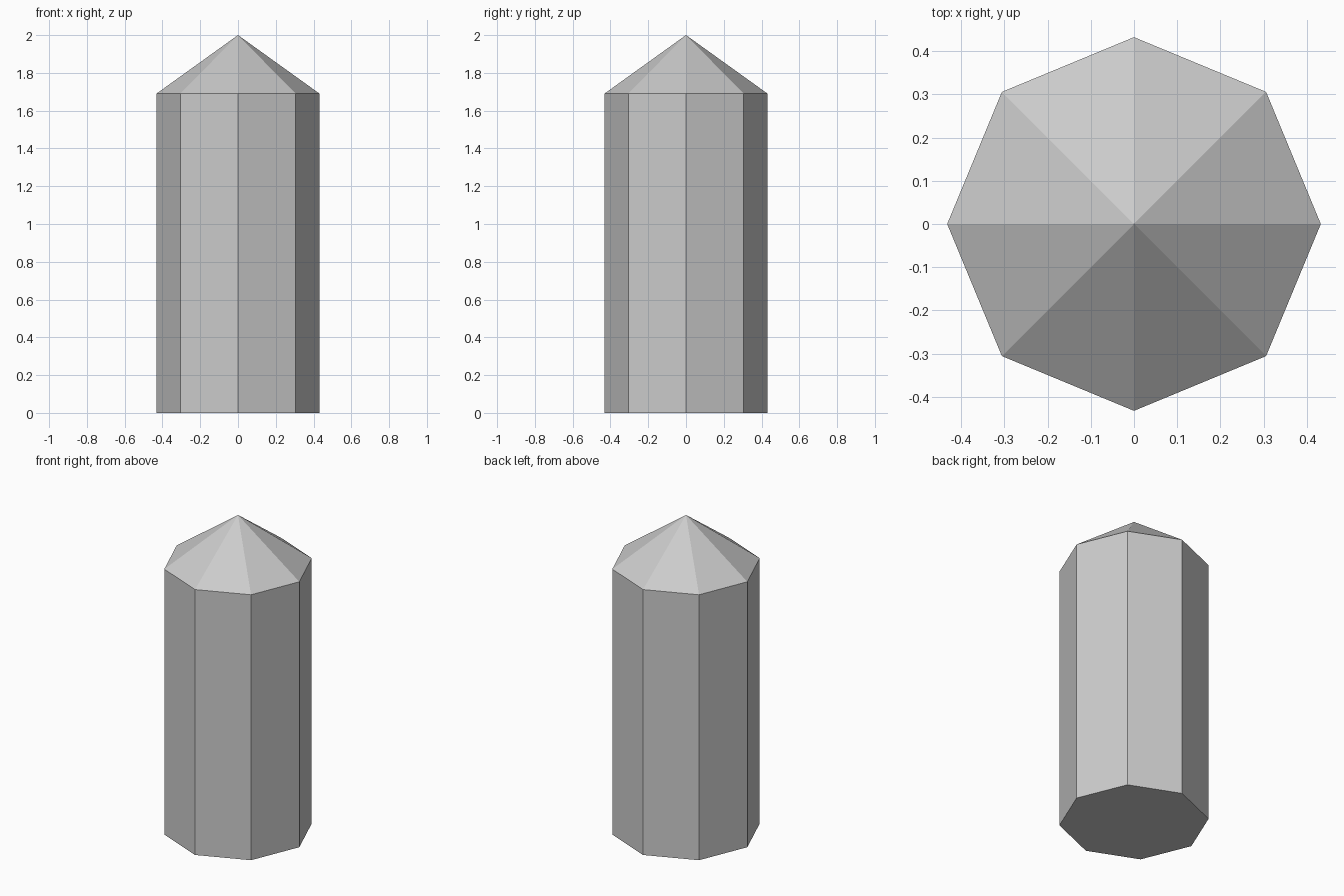
import bpy, bmesh
from math import cos, sin, tau

if "Cube" in bpy.data.objects:
    bpy.data.objects.remove(bpy.data.objects["Cube"])

SIDES, RADIUS, SHOULDER, TIP = 8, 0.432, 1.69, 2.0

bm = bmesh.new()

# Octagonal base, corners on the x and y axes
ring = [bm.verts.new((RADIUS * cos(tau * i / SIDES), RADIUS * sin(tau * i / SIDES), 0))
        for i in range(SIDES)]
base = bm.faces.new(ring)

# Straight shaft
shaft = bmesh.ops.extrude_face_region(bm, geom=[base], use_keep_orig=True)["geom"]
top_verts = [v for v in shaft if isinstance(v, bmesh.types.BMVert)]
top_face = next(f for f in shaft if isinstance(f, bmesh.types.BMFace))
bmesh.ops.translate(bm, verts=top_verts, vec=(0, 0, SHOULDER))

# Pointed cap
tip = bmesh.ops.poke(bm, faces=[top_face])["verts"][0]
tip.co = (0, 0, TIP)

bmesh.ops.recalc_face_normals(bm, faces=bm.faces)
mesh = bpy.data.meshes.new("pointed_post")
bm.to_mesh(mesh)
bm.free()
bpy.context.collection.objects.link(bpy.data.objects.new("pointed_post", mesh))
